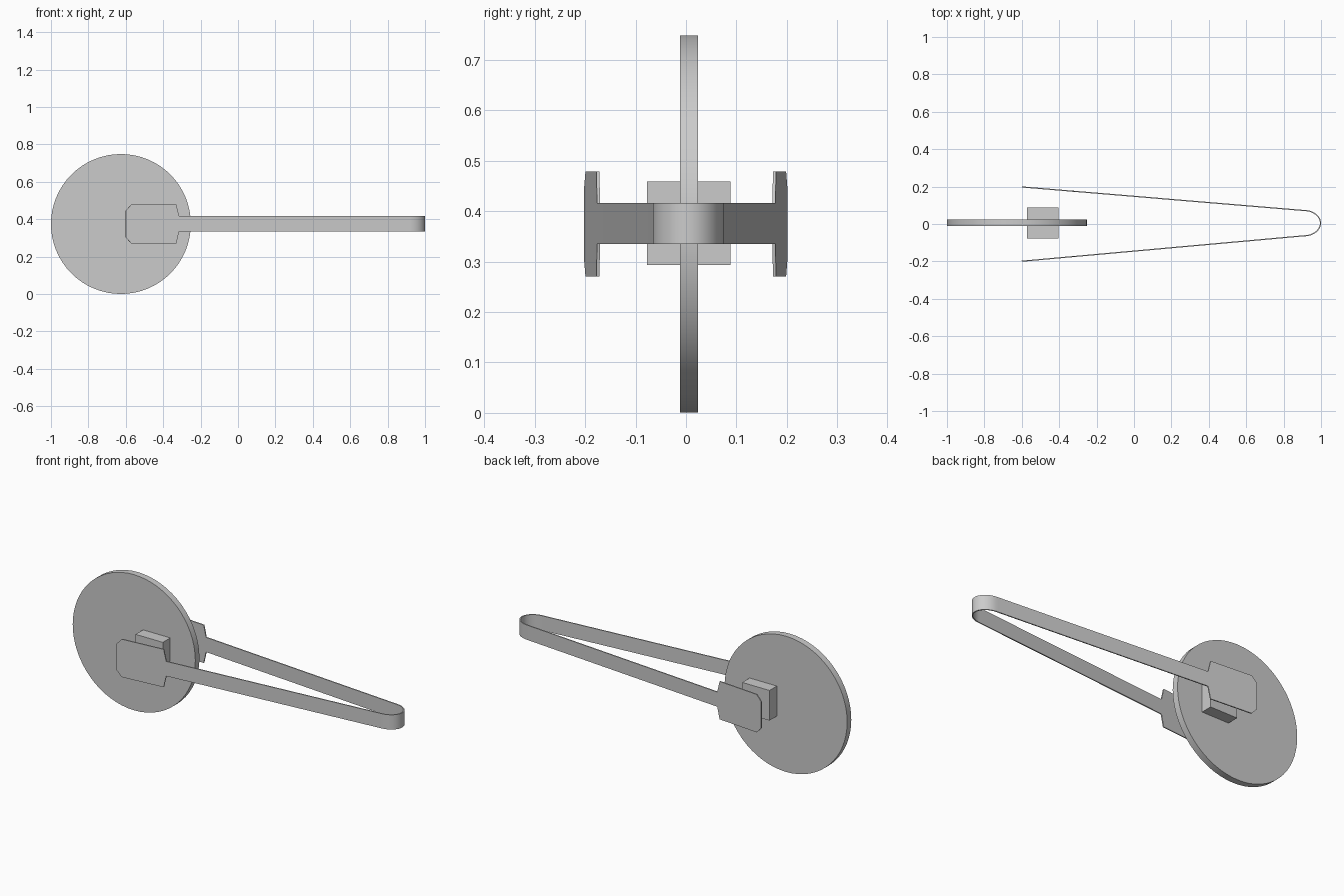
import bpy
import math

if "Cube" in bpy.data.objects:
    bpy.data.objects.remove(bpy.data.objects["Cube"])


def smooth(obj):
    bpy.ops.object.select_all(action='DESELECT')
    obj.select_set(True)
    bpy.context.view_layer.objects.active = obj
    bpy.ops.object.shade_smooth_by_angle(angle=math.radians(30))


# Thin upright disc
bpy.ops.mesh.primitive_cylinder_add(vertices=64, radius=0.374, depth=0.036,
                                    location=(-0.626, 0.006, 0.3745),
                                    rotation=(math.pi / 2, 0, 0))
disc = bpy.context.object
disc.name = "disc"
smooth(disc)

# Block passing through the disc
bpy.ops.mesh.primitive_cube_add(size=1, location=(-0.488, 0.0055, 0.376))
block = bpy.context.object
block.name = "centre_block"
block.dimensions = (0.166, 0.165, 0.166)

# Bent strip: (x, low z, high z) stations along one arm, paddle first
BEND_X = 0.91
stations = [(-0.60, 0.302, 0.447), (-0.57, 0.27, 0.479), (-0.33, 0.27, 0.479),
            (-0.315, 0.335, 0.416), (BEND_X, 0.335, 0.416)]


def arm(y_start, y_end):
    return [(x, y_start + (y_end - y_start) * (x + 0.6) / (BEND_X + 0.6), lo, hi)
            for x, lo, hi in stations]


near, far = arm(-0.199, -0.063), arm(0.198, 0.072)
bend = []
for i in range(1, 20):
    a = -math.pi / 2 + math.pi * i / 20
    bend.append((BEND_X + 0.087 * math.cos(a), 0.0045 + 0.0675 * math.sin(a), 0.335, 0.416))
columns = near + bend + far[::-1]

verts = [(x, y, z) for x, y, lo, hi in columns for z in (lo, hi)]
faces = [(2 * i, 2 * i + 2, 2 * i + 3, 2 * i + 1) for i in range(len(columns) - 1)]
mesh = bpy.data.meshes.new("tong_strip")
mesh.from_pydata(verts, [], faces)
strip = bpy.data.objects.new("tong_strip", mesh)
bpy.context.collection.objects.link(strip)
smooth(strip)
solid = strip.modifiers.new("thickness", 'SOLIDIFY')
solid.thickness = 0.006
solid.offset = 0
bpy.context.view_layer.objects.active = strip
bpy.ops.object.modifier_apply(modifier=solid.name)
smooth(strip)
